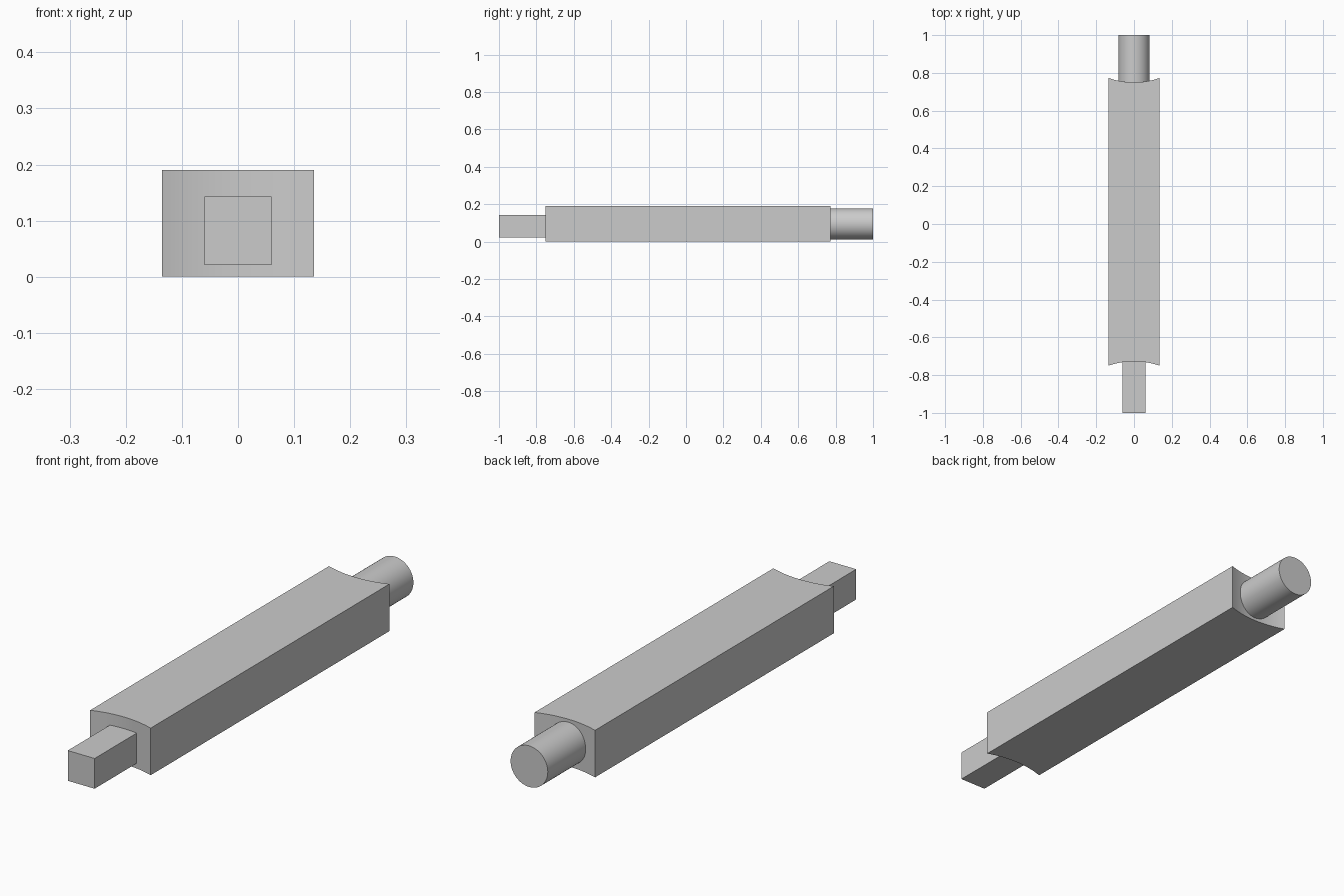
import bpy, bmesh, math

if "Cube" in bpy.data.objects:
    bpy.data.objects.remove(bpy.data.objects["Cube"], do_unlink=True)

grey = bpy.data.materials.new("plain_grey")
grey.use_nodes = True
grey.diffuse_color = (0.6, 0.6, 0.6, 1)
grey.node_tree.nodes["Principled BSDF"].inputs["Base Color"].default_value = (0.6, 0.6, 0.6, 1)

HALF_W, HEIGHT, SAG, STEPS = 0.135, 0.19, 0.023, 24
RADIUS = (HALF_W ** 2 + SAG ** 2) / (2 * SAG)


def arc(corner_y, inward):
    """Concave end running from -x to +x."""
    half = math.asin(HALF_W / RADIUS)
    pts = []
    for i in range(STEPS + 1):
        a = half * (2 * i / STEPS - 1)
        depth = RADIUS * math.cos(a) - (RADIUS - SAG)
        pts.append((RADIUS * math.sin(a), corner_y + inward * depth))
    return pts


def finish(obj):
    obj.data.materials.append(grey)
    bpy.ops.object.select_all(action="DESELECT")
    obj.select_set(True)
    bpy.context.view_layer.objects.active = obj
    bpy.ops.object.shade_smooth_by_angle(angle=math.radians(30))


# Main bar: outline with two scooped ends, extruded upwards
bm = bmesh.new()
outline = arc(-0.75, 1) + arc(0.773, -1)[::-1]
base = bm.faces.new([bm.verts.new((x, y, 0)) for x, y in outline])
top = bmesh.ops.extrude_face_region(bm, geom=[base])["geom"]
bmesh.ops.translate(bm, vec=(0, 0, HEIGHT),
                    verts=[v for v in top if isinstance(v, bmesh.types.BMVert)])
bmesh.ops.recalc_face_normals(bm, faces=bm.faces)
mesh = bpy.data.meshes.new("main_bar")
bm.to_mesh(mesh)
bm.free()
bar = bpy.data.objects.new("main_bar", mesh)
bpy.context.collection.objects.link(bar)
finish(bar)

# Square tenon at the front
bpy.ops.mesh.primitive_cube_add(size=1, location=(0, -0.85, 0.082))
tenon = bpy.context.object
tenon.name = "square_tenon"
tenon.scale = (0.12, 0.3, 0.122)
bpy.ops.object.transform_apply(location=False, rotation=False, scale=True)
finish(tenon)

# Round tenon at the back
bpy.ops.mesh.primitive_cylinder_add(vertices=64, radius=0.083, depth=0.3,
                                    location=(0, 0.85, HEIGHT / 2),
                                    rotation=(math.pi / 2, 0, 0))
peg = bpy.context.object
peg.name = "round_tenon"
finish(peg)
